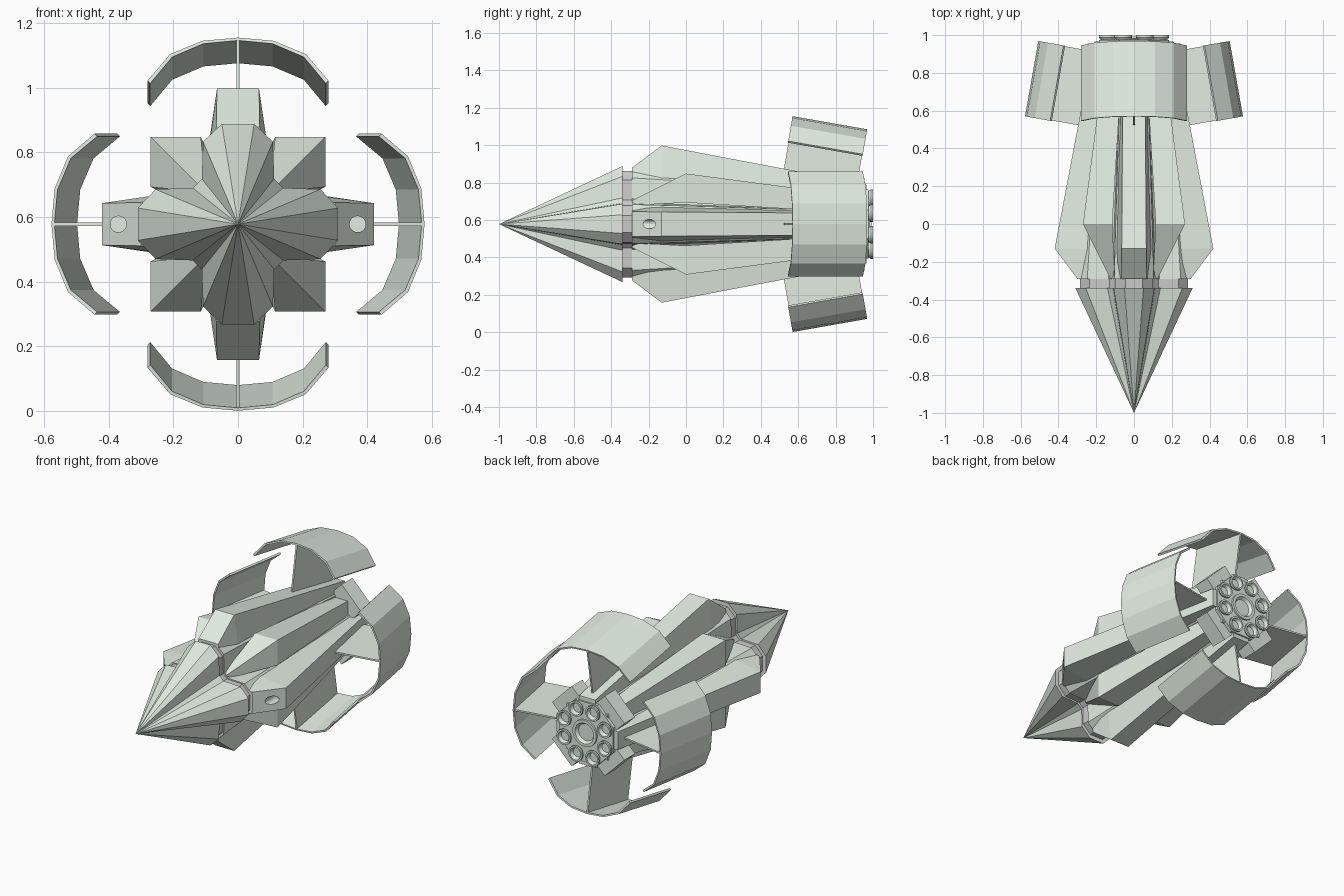
import bpy, bmesh, math
from mathutils import Matrix, Vector

if "Cube" in bpy.data.objects:
    bpy.data.objects.remove(bpy.data.objects["Cube"])

ZC = 0.578  # height of the long axis


def material(name, rgb):
    m = bpy.data.materials.new(name)
    m.diffuse_color = (*rgb, 1)
    m.use_nodes = True
    m.node_tree.nodes["Principled BSDF"].inputs["Base Color"].default_value = m.diffuse_color
    return m


PALE = material("pale_green", (.76, .84, .76))
WHITE = material("off_white", (.88, .90, .88))


def make(name, verts, faces, angle=0, mat=PALE):
    """Mesh turned about the long (y) axis, then lifted to its height."""
    rot = Matrix.Rotation(math.radians(angle), 3, 'Y')
    me = bpy.data.meshes.new(name)
    me.from_pydata([rot @ Vector(v) + Vector((0, 0, ZC)) for v in verts], [], faces)
    bm = bmesh.new()
    bm.from_mesh(me)
    bmesh.ops.recalc_face_normals(bm, faces=bm.faces)
    bm.to_mesh(me)
    bm.free()
    me.materials.append(mat)
    ob = bpy.data.objects.new(name, me)
    bpy.context.collection.objects.link(ob)
    return ob


def loft(name, rings, angle=0, mat=PALE):
    """Closed skin through equal-length rings of 3D points."""
    n = len(rings[0])
    verts = [p for r in rings for p in r]
    faces = [(i * n + j, i * n + (j + 1) % n, (i + 1) * n + (j + 1) % n, (i + 1) * n + j)
             for i in range(len(rings) - 1) for j in range(n)]
    faces += [tuple(range(n)), tuple(range(len(verts) - n, len(verts)))]
    return make(name, verts, faces, angle, mat)


def circle(r, y, n, cx=0, cz=0, off=0):
    return [(cx + r * math.cos(math.tau * (i + off) / n), y,
             cz + r * math.sin(math.tau * (i + off) / n)) for i in range(n)]


def cross(s, y):
    """Plus-shaped section with chamfered corners."""
    q = [(.31, -.05), (.31, .05), (.255, .108), (.14, .112), (.112, .14), (.108, .255)]
    pts = []
    for k in range(4):
        c, d = round(math.cos(k * math.pi / 2)), round(math.sin(k * math.pi / 2))
        pts += [((x * c - z * d) * s, y, (x * d + z * c) * s) for x, z in q]
    return pts


# nose spike: cross-shaped base converging on a point
base = cross(1, -.34)
n = len(base)
make("nose_cone", base + [(0, -1, 0)],
     [(i, (i + 1) % n, n) for i in range(n)] + [tuple(range(n))])

# recessed neck and inner hull core
loft("neck", [cross(.92, -.345), cross(.92, -.285)], mat=WHITE)
loft("hull_core", [cross(.97, -.29), cross(.9, 0), cross(.62, .96)])

# four keel arms along the hull
arms = []
for k in range(4):
    rings = [[(-b, y, .08), (-t, y, r), (t, y, r), (b, y, .08)]
             for y, r, t, b in ((-.29, .30, .067, .11), (-.13, .42, .065, .115),
                                (.57, .287, .06, .085), (.965, .21, .055, .07))]
    arms.append(loft("keel_arm", rings, k * 90))

# four ridged corner panels between the arms
for k in range(4):
    rings = [[(a, y, a), (w, y, a), (w, y, w), (a, y, w)]
             for y, w, a in ((-.29, .125, .10), (0, .27, .115),
                             (.57, .195, .08), (.965, .14, .05))]
    loft("corner_panel", rings, k * 90)

# round thruster holes in the two side arms
for side, arm in ((1, arms[1]), (-1, arms[3])):
    hole = loft("thruster_hole_cutter", [circle(.025, y, 20, side * .37) for y in (-.35, -.12)])
    mod = arm.modifiers.new("hole", 'BOOLEAN')
    mod.object = hole
    mod.solver = 'EXACT'
    bpy.context.view_layer.objects.active = arm
    bpy.ops.object.modifier_apply(modifier=mod.name)
    bpy.data.objects.remove(hole)

# curved tail fins on thin struts, tilted to follow the hull taper
T = math.radians(10)
LEN, TH = .405, .009


def fin_point(u, h, l):
    return (u, .57 + l * math.cos(T) + h * math.sin(T),
            .577 - l * math.sin(T) + h * math.cos(T))


half = [(.28, -.135), (.21, -.052), (.11, -.01)]
outer = half + [(0, 0)] + [(-u, h) for u, h in reversed(half)]
inner = [(u * .97, h - TH) for u, h in outer]
m = len(outer)
for k in range(4):
    verts = [fin_point(u, h, l) for l in (0, LEN) for u, h in outer + inner]
    faces = [(0, m, 3 * m, 2 * m), (m - 1, 2 * m - 1, 4 * m - 1, 3 * m - 1)]
    for i in range(m - 1):
        faces += [(i, i + 1, i + 1 + 2 * m, i + 2 * m),
                  (i + m, i + 1 + m, i + 1 + 3 * m, i + 3 * m),
                  (i, i + 1, i + 1 + m, i + m),
                  (i + 2 * m, i + 1 + 2 * m, i + 1 + 3 * m, i + 3 * m)]
    make("tail_fin", verts, faces, k * 90)
    loft("fin_strut", [[fin_point(u, h, l) for u, h in
                        ((-.005, -.36), (.005, -.36), (.005, -.006), (-.005, -.006))]
                       for l in (.003, LEN - .003)], k * 90)

# engine plate and diagonal tail blocks
loft("engine_plate", [circle(.2, y, 8, off=.5) for y in (.90, .975)])
for k in range(4):
    loft("tail_block", [[(-.095, y, .1), (-.095, y, .255), (.095, y, .255), (.095, y, .1)]
                        for y in (.85, .955)], 45 + k * 90)


# engine nozzles: flared cups, one large and eight around it
def nozzle(name, r, cx, cz, end):
    profile = [(.75, end - .05), (.8, end - .025), (1, end - .012), (1, end),
               (.78, end), (.6, end - .022)]
    ob = loft(name, [circle(r * f, y, 20, cx, cz) for f, y in profile])
    bpy.ops.object.select_all(action='DESELECT')
    ob.select_set(True)
    bpy.context.view_layer.objects.active = ob
    bpy.ops.object.shade_smooth_by_angle(angle=math.radians(30))


nozzle("main_nozzle", .082, 0, 0, .993)
for k in range(8):
    a = math.radians(22.5 + 45 * k)
    nozzle("small_nozzle", .047, .15 * math.cos(a), .15 * math.sin(a), 1.0)
